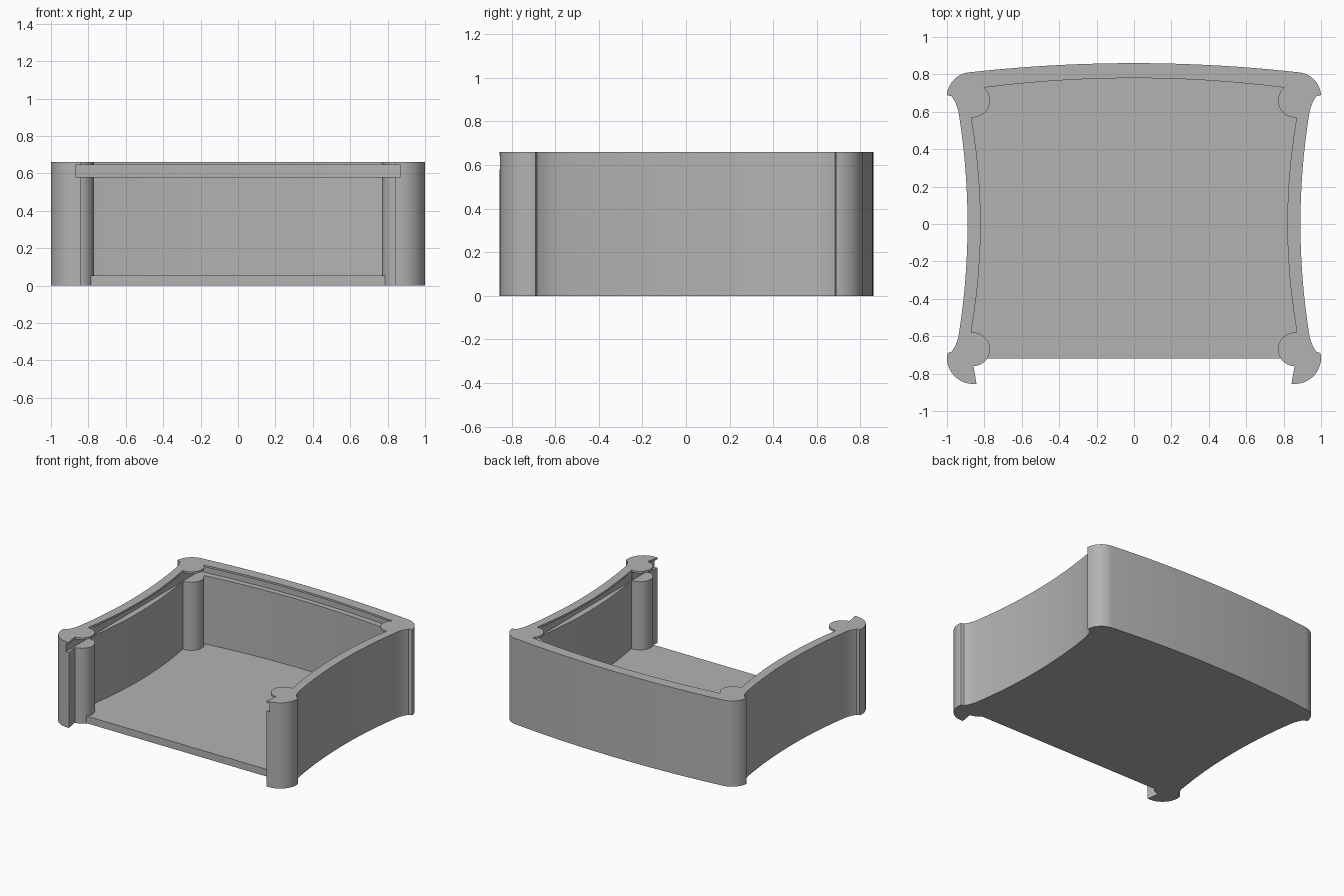
import bpy, bmesh
from math import sin, cos, radians

default = bpy.data.objects.get("Cube")
if default:
    bpy.data.objects.remove(default, do_unlink=True)

HEIGHT = 0.66
FLOOR = 0.055
SLOT_LOW, SLOT_HIGH = 0.58, 0.645

grey = bpy.data.materials.new("plain grey")
grey.use_nodes = True
colour = (0.45, 0.45, 0.45, 1)
grey.diffuse_color = colour
grey.node_tree.nodes["Principled BSDF"].inputs["Base Color"].default_value = colour


def arc(cx, cy, r, start, end, n=14):
    """Points along a circle, angles in degrees."""
    angles = [radians(start + (end - start) * i / n) for i in range(n + 1)]
    return [(cx + r * cos(a), cy + r * sin(a)) for a in angles]


def bow_side(x_mid, sag, y0, y1, n=20):
    """Side wall curve, waisted at the middle."""
    half = max(abs(y0), abs(y1))
    ys = [y0 + (y1 - y0) * i / n for i in range(n + 1)]
    return [(x_mid + sag * (y / half) ** 2, y) for y in ys]


def bow_back(y_mid, sag, x0, x1, n=14):
    """Half of the back wall curve, bulging at the middle."""
    half = max(x0, x1)
    xs = [x0 + (x1 - x0) * i / n for i in range(n + 1)]
    return [(x, y_mid - sag * (x / half) ** 2) for x in xs]


def mirrored(half):
    """Complete a half path that ends or starts on the centre line."""
    return half + [(-x, y) for x, y in reversed(half) if x > 1e-6]


def prism(name, outline, low, high):
    bm = bmesh.new()
    face = bm.faces.new([bm.verts.new((x, y, low)) for x, y in outline])
    top = bmesh.ops.extrude_face_region(bm, geom=[face])["geom"]
    moved = [v for v in top if isinstance(v, bmesh.types.BMVert)]
    bmesh.ops.translate(bm, verts=moved, vec=(0, 0, high - low))
    bmesh.ops.recalc_face_normals(bm, faces=bm.faces)
    mesh = bpy.data.meshes.new(name)
    bm.to_mesh(mesh)
    bm.free()
    mesh.materials.append(grey)
    obj = bpy.data.objects.new(name, mesh)
    bpy.context.collection.objects.link(obj)
    return obj


# Inner outline of one half: front post, side wall, rear post, back wall
front_lip = [(0.842, -0.855), (0.858, -0.76)]
post_front = arc(0.86, -0.67, 0.09, 268, 216, 6)
inner = (arc(0.86, -0.67, 0.09, 213.7, 84)
         + bow_side(0.82, 0.05, -0.57, 0.56)
         + arc(0.86, 0.66, 0.09, 276, 130)
         + bow_back(0.78, 0.05, 0.795, 0))

# Outer outline of one half: back wall, rear corner, side wall, front corner
outer = (bow_back(0.86, 0.048, 0, 0.87)
         + arc(0.868, 0.68, 0.132, 80, 4)
         + [(0.975, 0.683), (0.957, 0.655)]
         + bow_side(0.89, 0.05, 0.61, -0.61)
         + [(0.957, -0.655), (0.975, -0.683), (0.996, -0.69)]
         + arc(0.86, -0.715, 0.14, 5, -90))

# Walls: run along the inside, then return along the outside
inside = mirrored(front_lip + post_front + inner)
outer_left = [(-x, y) for x, y in reversed(outer)]
outside = outer_left + outer[1:]
walls = prism("walls_and_posts", inside + outside, 0, HEIGHT)

# Floor fills the space between the walls
floor = prism("floor", mirrored(inner), 0, FLOOR)

# Groove for a sliding lid, open at the front
slot_outline = mirrored([(0.868, -1)] + bow_back(0.82, 0.05, 0.868, 0))
slot = prism("lid_slot_cutter", slot_outline, SLOT_LOW, SLOT_HIGH)
slot.hide_render = True
cut = walls.modifiers.new("lid_slot", "BOOLEAN")
cut.operation = "DIFFERENCE"
cut.solver = "EXACT"
cut.object = slot
bpy.ops.object.select_all(action="DESELECT")
bpy.context.view_layer.objects.active = walls
walls.select_set(True)
bpy.ops.object.modifier_apply(modifier=cut.name)
bpy.data.objects.remove(slot, do_unlink=True)

# Smooth the curved walls and keep the rims crisp
floor.select_set(True)
bpy.ops.object.shade_smooth_by_angle(angle=radians(30))
